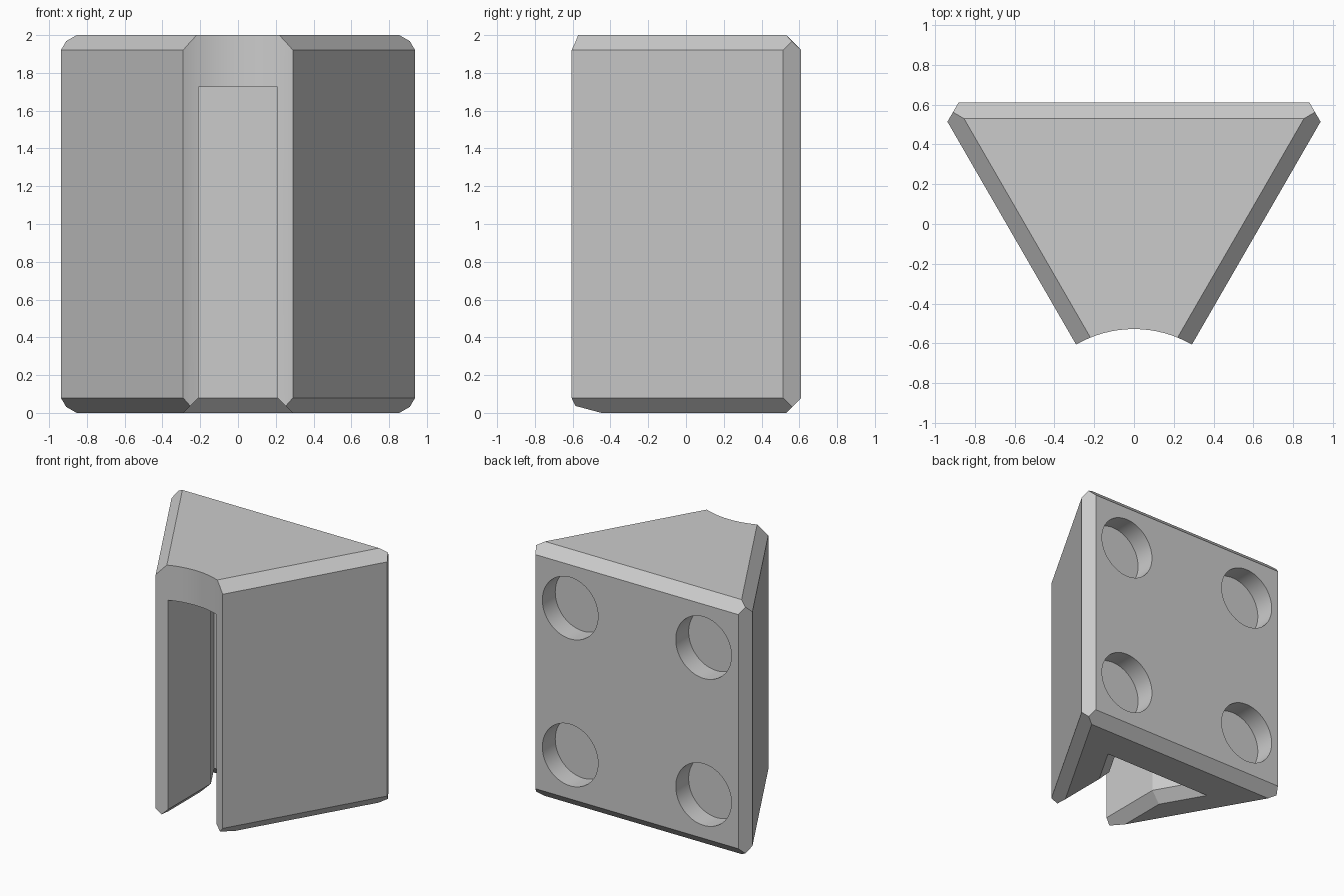
import bpy, bmesh, math
from mathutils import Vector, Matrix

old = bpy.data.objects.get("Cube")
if old:
    bpy.data.objects.remove(old, do_unlink=True)

APEX = -1.11                 # y where the two slanted sides would meet
HEIGHT, CHAMFER = 2.0, 0.08
C, S = math.cos(math.radians(30)), math.sin(math.radians(30))

grey = bpy.data.materials.new("plain grey")
grey.use_nodes = True
grey.diffuse_color = (0.6, 0.6, 0.6, 1)
grey.node_tree.nodes["Principled BSDF"].inputs["Base Color"].default_value = grey.diffuse_color


def add_object(name, bm):
    bmesh.ops.recalc_face_normals(bm, faces=bm.faces)
    mesh = bpy.data.meshes.new(name)
    bm.to_mesh(mesh)
    bm.free()
    mesh.materials.append(grey)
    ob = bpy.data.objects.new(name, mesh)
    bpy.context.collection.objects.link(ob)
    return ob


def slice_off(bm, normal, dist):
    """Keep the part where normal . p <= dist and close the cut."""
    n = Vector(normal)
    cut = bmesh.ops.bisect_plane(bm, geom=bm.verts[:] + bm.edges[:] + bm.faces[:], dist=1e-5,
                                 plane_co=n * dist / n.length_squared, plane_no=n,
                                 clear_outer=True)["geom_cut"]
    edges = [e for e in cut if isinstance(e, bmesh.types.BMEdge)]
    if edges:
        bmesh.ops.edgenet_fill(bm, edges=edges)


def cylinder(name, radius, depth, matrix):
    bm = bmesh.new()
    bmesh.ops.create_cone(bm, cap_ends=True, segments=96, radius1=radius, radius2=radius,
                          depth=depth, matrix=matrix)
    return add_object(name, bm)


# Chamfered wedge, carved from a large cube
bm = bmesh.new()
bmesh.ops.create_cube(bm, size=6)
walls = [((0, 1, 0), 0.61), ((C, -S, 0), -APEX * S), ((-C, -S, 0), -APEX * S)]
for n, d in walls:
    slice_off(bm, n, d)
slice_off(bm, (0, 0, 1), HEIGHT)
slice_off(bm, (0, 0, -1), 0)
for side in (1, -1):
    slice_off(bm, (side * C, S, 0), 1.069)
for n, d in walls:
    slice_off(bm, (n[0], n[1], 1), d + HEIGHT - CHAMFER)
    slice_off(bm, (n[0], n[1], -1), d - CHAMFER)
body = add_object("wedge_block", bm)


# Slot that widens behind the front, with a flared lower rim
def slot_ring(bm, z, flare):
    w, back, wall = 0.21 + flare, 0.19 + flare, 0.355 - flare
    bend = (w + wall / C) * C / S + APEX
    inner = (back - APEX) * S / C - wall / C
    half = [(w, -1.5), (w, bend), (inner, back)]
    ring = half + [(-x, y) for x, y in reversed(half)]
    return [bm.verts.new((x, y, z)) for x, y in ring]


bm = bmesh.new()
rings = [slot_ring(bm, -0.02, CHAMFER + 0.02), slot_ring(bm, CHAMFER, 0), slot_ring(bm, 1.725, 0)]
for low, high in zip(rings, rings[1:]):
    for i in range(len(low)):
        j = (i + 1) % len(low)
        bm.faces.new((low[i], low[j], high[j], high[i]))
bm.faces.new(rings[0])
bm.faces.new(rings[-1])
cutters = [add_object("slot_cutter", bm)]

# Concave front
cutters.append(cylinder("front_arc_cutter", 0.582, 3, Matrix.Translation((0, APEX, 1))))

# Four round blind holes in the back
for x in (-0.58, 0.58):
    for z in (0.425, 1.58):
        place = Matrix.Translation((x, 0.61, z)) @ Matrix.Rotation(math.pi / 2, 4, "X")
        cutters.append(cylinder("back_hole_cutter", 0.242, 0.32, place))

# Cut everything, bake the result and drop the cutters
for cutter in cutters:
    cutter.hide_render = True
    mod = body.modifiers.new(cutter.name, "BOOLEAN")
    mod.operation, mod.solver, mod.object = "DIFFERENCE", "EXACT", cutter
bpy.context.view_layer.update()
baked = bpy.data.meshes.new_from_object(body.evaluated_get(bpy.context.evaluated_depsgraph_get()))
body.modifiers.clear()
body.data = baked
baked.materials.clear()
baked.materials.append(grey)
for poly in baked.polygons:
    poly.material_index = 0
for cutter in cutters:
    bpy.data.objects.remove(cutter, do_unlink=True)

bpy.ops.object.select_all(action="DESELECT")
body.select_set(True)
bpy.context.view_layer.objects.active = body
bpy.ops.object.shade_smooth_by_angle(angle=math.radians(20))
